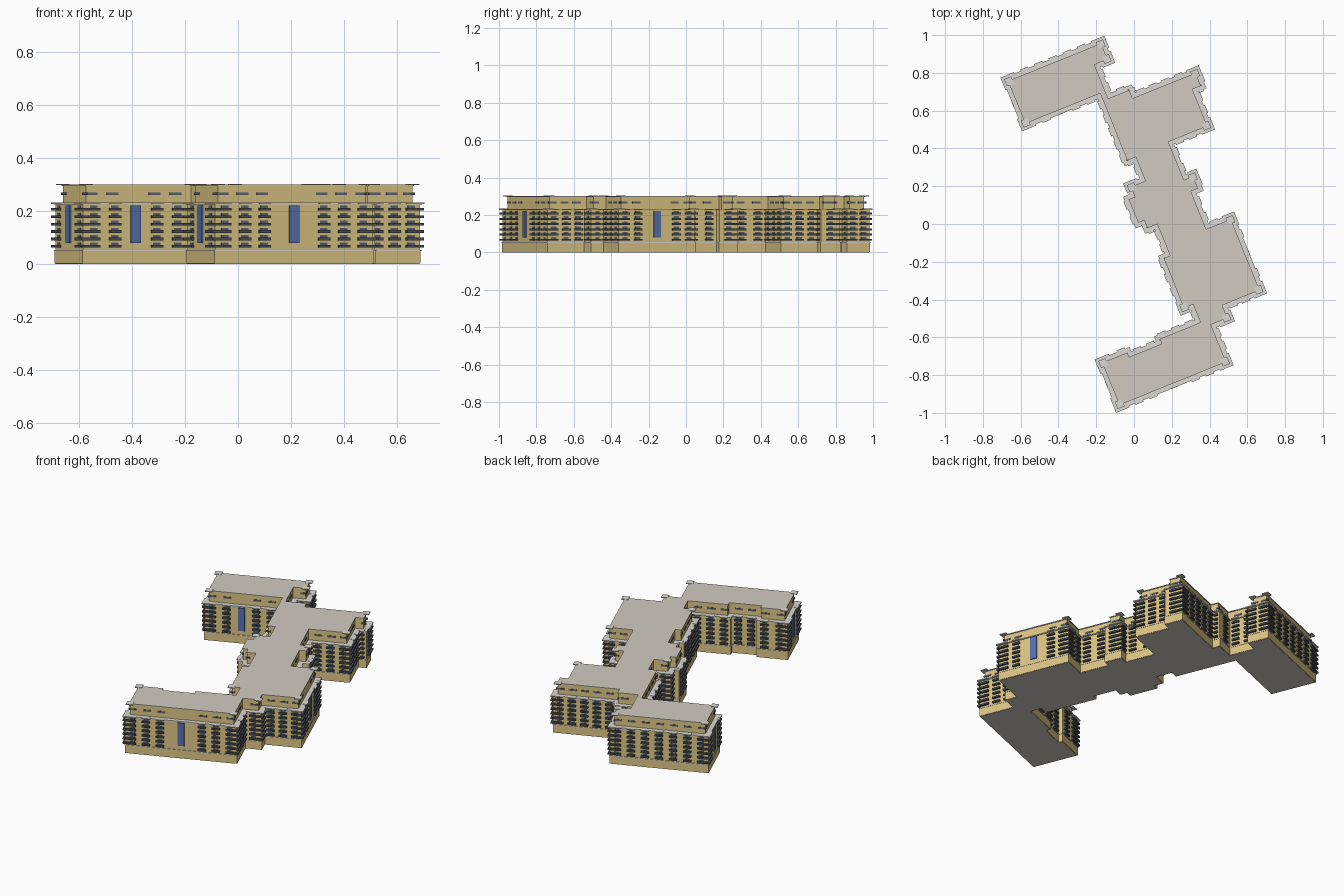
import bpy, bmesh, math
from mathutils import Vector

if "Cube" in bpy.data.objects:
    bpy.data.objects.remove(bpy.data.objects["Cube"])

ROT = math.radians(22)   # the whole block is turned on the site


def mat(name, rgb):
    m = bpy.data.materials.new(name)
    m.diffuse_color = (*rgb, 1)
    m.use_nodes = True
    m.node_tree.nodes["Principled BSDF"].inputs["Base Color"].default_value = m.diffuse_color
    return m


TAN = mat("tan_wall", (0.72, 0.56, 0.23))
STONE = mat("roof_grey", (0.64, 0.60, 0.53))
TRIM = mat("pale_trim", (0.70, 0.69, 0.66))
DARK = mat("dark_rail", (0.07, 0.08, 0.09))
PANE = mat("window_glass", (0.10, 0.13, 0.18))
BLUE = mat("blue_glass", (0.09, 0.17, 0.42))

# Right-angled footprint: start corner, then alternating v and u moves
START = (-.353, .97)
MOVES = [.69, .075, .307, .123, .207, .04, .15, .005, -.02, .04, -.065, .096,
         -.209, .06, -.53, .113, -.597, -.12, -.625, -.27, -.6, -.449, -.878,
         .196, -.665, .29, -.592, .503, -.15, .362, .03, .403, .135, .35, .317,
         .572, .527, .62, .638, .26, .685, .14, .842, .215, .97]
PTS = [Vector(START)]
for i, m in enumerate(MOVES):
    p = PTS[-1].copy()
    p[1 - i % 2] = m
    PTS.append(p)
N = len(PTS)
GLAZED = (0, 1, 22, 23, 28)   # walls with a tall stair window


def edge(i):
    a, b = PTS[i % N], PTS[(i + 1) % N]
    d = (b - a).normalized()
    return a, d, Vector((d.y, -d.x)), (b - a).length


def outline(off):
    return [PTS[i] + (edge(i - 1)[2] + edge(i)[2]) * off for i in range(N)]


def finish(bm, name, material):
    me = bpy.data.meshes.new(name)
    bmesh.ops.recalc_face_normals(bm, faces=bm.faces)
    bm.to_mesh(me)
    bm.free()
    ob = bpy.data.objects.new(name, me)
    ob.rotation_euler.z = ROT
    me.materials.append(material)
    bpy.context.collection.objects.link(ob)


def slab(name, off, z0, z1, material):
    bm = bmesh.new()
    f = bm.faces.new([bm.verts.new((p.x, p.y, z0)) for p in outline(off)])
    top = bmesh.ops.extrude_face_region(bm, geom=[f])
    vs = [g for g in top["geom"] if isinstance(g, bmesh.types.BMVert)]
    bmesh.ops.translate(bm, verts=vs, vec=(0, 0, z1 - z0))
    bmesh.ops.triangulate(bm, faces=[g for g in bm.faces if len(g.verts) > 4])
    finish(bm, name, material)


parts = {k: bmesh.new() for k in
         ("balconies", "windows", "balcony_caps", "roof_canopies", "stair_glazing")}


def box(part, c, size, z0, z1):
    bm = parts[part]
    g = bmesh.ops.create_cube(bm, size=1)
    bmesh.ops.scale(bm, verts=g["verts"], vec=(size[0], size[1], z1 - z0))
    bmesh.ops.translate(bm, verts=g["verts"], vec=(c.x, c.y, (z0 + z1) / 2))


def wall_box(part, c, d, width, depth, z0, z1):
    size = (width, depth) if abs(d.x) > .5 else (depth, width)
    box(part, c, size, z0, z1)


# Main masses
slab("ground_slab", -.001, 0, .003, STONE)
slab("plinth", .002, .002, .05, TAN)
slab("plinth_band", .004, .05, .054, TRIM)
slab("main_walls", 0, .054, .226, TAN)
slab("terrace_cornice", .005, .226, .232, TRIM)
slab("upper_walls", -.022, .232, .296, TAN)
slab("roof", -.018, .296, .301, STONE)

ROWS = [.062 + .028 * k for k in range(6)]
for i in range(N):
    a, d, n, L = edge(i)
    # Stair window at the middle of the end walls
    if i in GLAZED:
        wall_box("stair_glazing", a + d * L / 2, d, .04, .012, .08, .222)
    # Window columns with balconies
    if L > .045:
        count = max(1, round(L / .08))
        w = min(.046, L * .5)
        for k in range(count):
            t = L * (k + .5) / count
            if i in GLAZED and abs(t - L / 2) < .042:
                continue
            c = a + d * t
            for z in ROWS:
                wall_box("balconies", c, d, w, .024, z, z + .010)
                wall_box("windows", c, d, w * .65, .004, z + .010, z + .019)
            wall_box("balcony_caps", c, d, w, .026, .227, .233)
            wall_box("windows", c - n * .022, d, w, .006, .261, .271)
    # Wrap-around balconies and canopies on the outer corners
    a0, d0, n0, L0 = edge(i - 1)
    if d0.x * d.y - d0.y * d.x > 0 and min(L, L0) > .05:
        c = a - (n + n0) * .010
        for z in ROWS:
            box("balconies", c, (.044, .044), z, z + .010)
        box("balcony_caps", c, (.046, .046), .2268, .2335)
        box("roof_canopies", a - (n + n0) * .022, (.040, .040), .298, .303)
        box("windows", a - (n + n0) * .030, (.022, .022), .261, .271)

for name, m in (("balconies", DARK), ("windows", PANE), ("balcony_caps", TRIM),
                ("roof_canopies", TRIM), ("stair_glazing", BLUE)):
    finish(parts[name], name, m)
